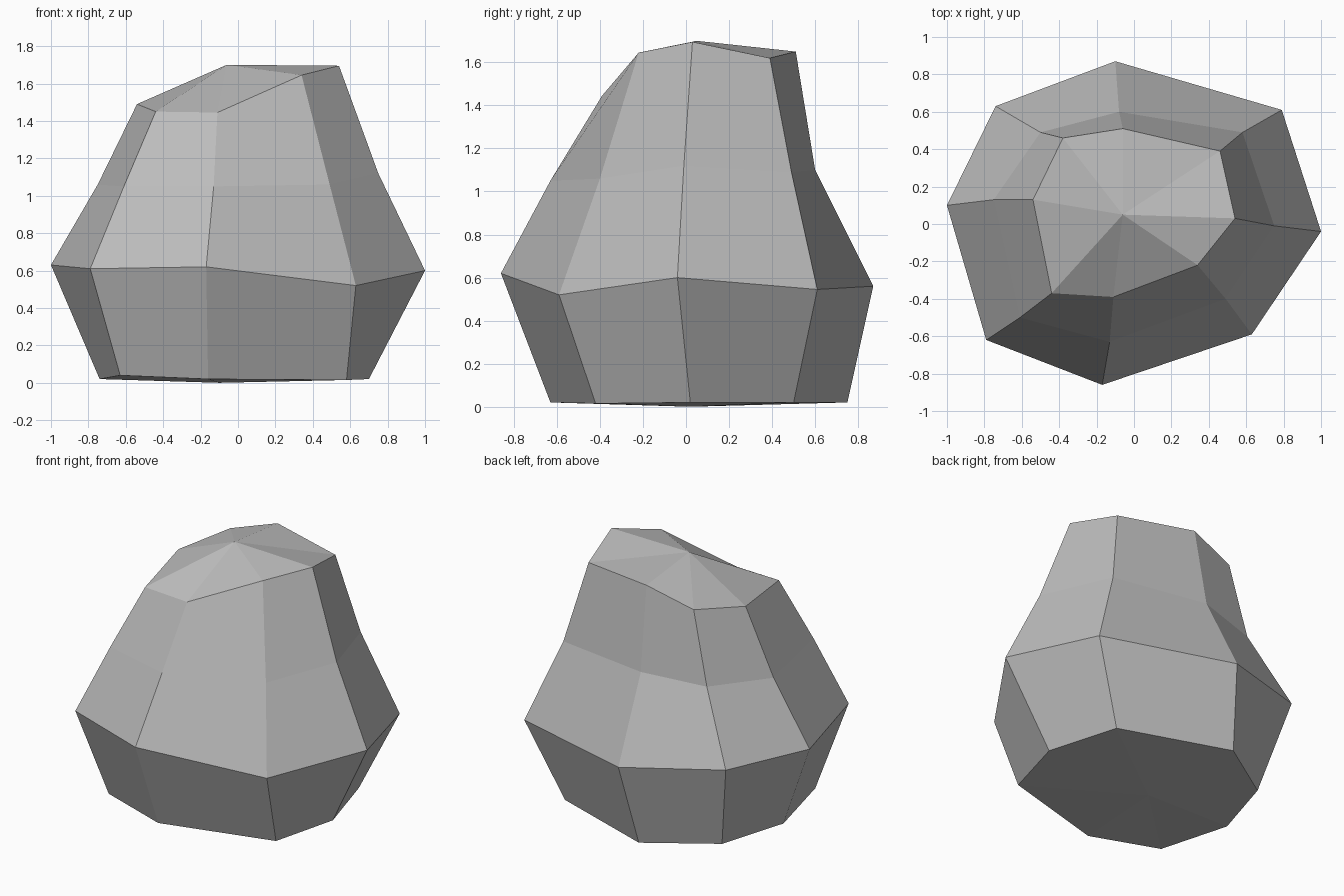
import bpy
import bmesh
from mathutils import Vector

# Remove the default cube
default_cube = bpy.data.objects.get("Cube")
if default_cube:
    bpy.data.objects.remove(default_cube, do_unlink=True)


def make_material(name, colour):
    material = bpy.data.materials.new(name)
    material.use_nodes = True
    material.diffuse_color = colour
    shader = next(n for n in material.node_tree.nodes if n.type == "BSDF_PRINCIPLED")
    shader.inputs["Base Color"].default_value = colour
    return material


# Eight-sided cross-sections in hundredths, counter-clockwise from the front
base_ring = [(-16, -63, 2), (58, -42, 1.5), (70, 2, 2), (56, 50, 2),
             (-17, 75, 2), (-60, 47, 2), (-74, 1, 2), (-63, -49, 4)]
belly_ring = [(-17, -86, 62), (63, -59, 52), (100, -4, 60), (79, 61, 54.5),
              (-10, 87, 56), (-74, 63, 62), (-100, 10, 63), (-79, -62, 61)]
shoulder_ring = [(-13, -63, 105), (49, -40, 106), (75, -1, 112), (58, 49, 109),
                 (-8, 60, 110), (-50, 49, 107), (-75, 13, 106), (-61, -50, 105)]
crown_ring = [(-11, -39, 144.5), (34, -22, 164.5), (54, 3, 169.5), (46, 39, 162),
              (-6, 51, 165), (-38, 46, 155), (-54, 13, 149), (-44, -37, 145)]
base_centre = (-10, 2, 0)
crown_centre = (-6, 5, 170)


def add_vertex(bm, point):
    return bm.verts.new(Vector(point) / 100)


def bridge(bm, lower, upper):
    """Join two rings with a band of quads."""
    for i in range(len(lower)):
        j = (i + 1) % len(lower)
        bm.faces.new((lower[i], lower[j], upper[j], upper[i]))


def cap(bm, ring, centre):
    """Close a ring with a fan of triangles."""
    tip = add_vertex(bm, centre)
    for i in range(len(ring)):
        bm.faces.new((ring[i], ring[(i + 1) % len(ring)], tip))


# Faceted boulder: stacked bands closed by two fans
bm = bmesh.new()
rings = [[add_vertex(bm, point) for point in ring]
         for ring in (base_ring, belly_ring, shoulder_ring, crown_ring)]
for lower, upper in zip(rings, rings[1:]):
    bridge(bm, lower, upper)
cap(bm, rings[0], base_centre)
cap(bm, rings[-1], crown_centre)
bmesh.ops.recalc_face_normals(bm, faces=bm.faces)

mesh = bpy.data.meshes.new("boulder")
bm.to_mesh(mesh)
bm.free()
mesh.materials.append(make_material("stone grey", (0.5, 0.5, 0.5, 1)))
boulder = bpy.data.objects.new("boulder", mesh)
bpy.context.collection.objects.link(boulder)
